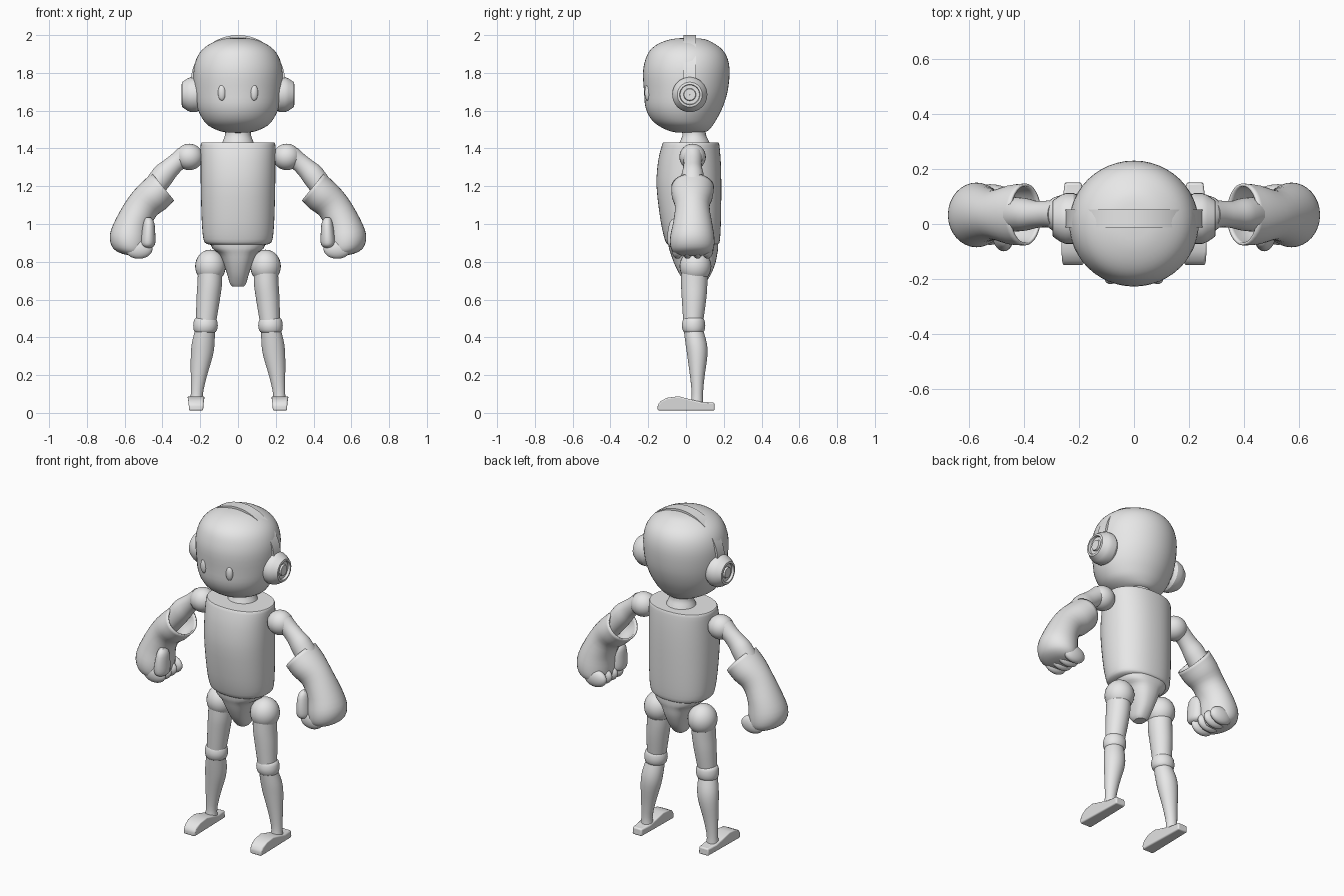
import bpy, bmesh, math
from mathutils import Vector

grey = bpy.data.materials.new("plain grey")
grey.diffuse_color = (0.8, 0.8, 0.8, 1)


def finish(name, bm, mirror=False, angle=40, solid=0, bevel=0):
    bmesh.ops.recalc_face_normals(bm, faces=bm.faces)
    me = bpy.data.meshes.new(name)
    bm.to_mesh(me)
    bm.free()
    ob = bpy.data.objects.new(name, me)
    bpy.context.collection.objects.link(ob)
    me.materials.append(grey)
    bpy.context.view_layer.objects.active = ob
    ob.select_set(True)
    bpy.ops.object.shade_smooth_by_angle(angle=math.radians(angle))
    ob.select_set(False)
    if solid:
        m = ob.modifiers.new("wall", 'SOLIDIFY')
        m.thickness = solid
    if bevel:
        m = ob.modifiers.new("round", 'BEVEL')
        m.width, m.segments = bevel, 3
    if mirror:
        ob.modifiers.new("mirror", 'MIRROR').use_mirror_merge = False
    return ob


def catmull(a, b, c, d, t):
    return 0.5 * (2 * b + (c - a) * t + (2 * a - 5 * b + 4 * c - d) * t * t
                  + (3 * b - a - 3 * c + d) * t ** 3)


def loft(name, rings, mirror=False, steps=3, open_start=False, power=1.0, solid=0, n=32):
    """Each ring: x1, z1, x2, z2 (opposite sides), y front, y back."""
    k = len(rings)
    dense = []
    for i in range(k - 1):
        q = [rings[max(0, min(k - 1, j))] for j in (i - 1, i, i + 1, i + 2)]
        for s in range(steps):
            dense.append([catmull(*[r[c] for r in q], s / steps) for c in range(6)])
    dense.append(rings[-1])
    bm = bmesh.new()
    loops = []
    for x1, z1, x2, z2, y0, y1 in dense:
        loop = []
        for j in range(n):
            a = 2 * math.pi * j / n
            ca, sa = math.cos(a), math.sin(a)
            u = math.copysign(abs(ca) ** power, ca) / 2
            v = math.copysign(abs(sa) ** power, sa) / 2
            loop.append(bm.verts.new(((x1 + x2) / 2 + (x2 - x1) * u,
                                      (y0 + y1) / 2 + (y1 - y0) * v,
                                      (z1 + z2) / 2 + (z2 - z1) * u)))
        loops.append(loop)
    for A, B in zip(loops, loops[1:]):
        for j in range(n):
            bm.faces.new((A[j], A[(j + 1) % n], B[(j + 1) % n], B[j]))
    if not open_start:
        bm.faces.new(loops[0])
    bm.faces.new(loops[-1])
    return finish(name, bm, mirror, solid=solid)


def level(cx, z, rx, y0, y1):
    return (cx - rx, z, cx + rx, z, y0, y1)


def ball(name, c, r, mirror=True):
    bm = bmesh.new()
    bmesh.ops.create_uvsphere(bm, u_segments=24, v_segments=16, radius=1)
    for v in bm.verts:
        v.co = Vector([c[i] + v.co[i] * r[i] for i in range(3)])
    return finish(name, bm, mirror)


# head and face
loft("head", [level(0, *r) for r in (
    (1.483, .03, -.02, .06), (1.49, .09, -.08, .11), (1.52, .155, -.145, .14),
    (1.56, .19, -.188, .165), (1.62, .217, -.215, .195), (1.70, .231, -.222, .22),
    (1.80, .236, -.228, .231), (1.87, .222, -.215, .222), (1.92, .192, -.19, .195),
    (1.955, .145, -.145, .15), (1.978, .085, -.08, .10), (1.985, .02, -.01, .03))], n=48)
ball("eye", (.085, -.203, 1.695), (.021, .016, .042))

# headphones: band over the head and turned ear cups
bm = bmesh.new()
prev = None
for i in range(41):
    a = math.radians(-10 + 200 * i / 40)
    ring = [bm.verts.new((r * math.cos(a), y, 1.75 + r * math.sin(a)))
            for r, y in ((.238, -.013), (.25, -.013), (.25, .052), (.238, .052))]
    if prev:
        for j in range(4):
            bm.faces.new((prev[j], prev[(j + 1) % 4], ring[(j + 1) % 4], ring[j]))
    else:
        bm.faces.new(ring)
    prev = ring
bm.faces.new(prev)
finish("headband", bm)

bm = bmesh.new()
prof = [(.001, .20), (.08, .20), (.093, .22), (.093, .248), (.085, .268), (.066, .296),
        (.054, .298), (.051, .284), (.033, .284), (.030, .294), (.001, .294)]
vs = [bm.verts.new((x, .02, 1.685 + r)) for r, x in prof]
es = [bm.edges.new(p) for p in zip(vs, vs[1:])]
bmesh.ops.spin(bm, geom=vs + es, cent=(0, .02, 1.685), axis=(1, 0, 0),
               angle=2 * math.pi, steps=32)
bmesh.ops.remove_doubles(bm, verts=bm.verts, dist=.0004)
finish("ear_cup", bm, True, angle=30)

# neck, torso and pelvis
loft("neck", [level(0, *r) for r in (
    (1.42, .088, -.04, .13), (1.445, .078, -.028, .118), (1.475, .068, -.018, .105),
    (1.52, .07, -.02, .105))])
loft("torso", [level(0, *r) for r in (
    (.888, .135, -.085, .155), (.895, .165, -.10, .172), (.92, .183, -.113, .18),
    (1.02, .192, -.135, .185), (1.2, .197, -.156, .187), (1.33, .198, -.148, .184),
    (1.415, .198, -.128, .177), (1.432, .193, -.12, .172))], power=.9, n=48)
loft("pelvis", [level(0, *r) for r in (
    (.91, .15, -.095, .17), (.87, .135, -.09, .17), (.84, .098, -.08, .165),
    (.79, .076, -.062, .155), (.73, .056, -.032, .13), (.685, .043, 0, .10),
    (.668, .03, .015, .085))], power=.8)

# legs
ball("hip_joint", (.146, .05, .776), (.081, .084, .088))
loft("thigh", [level(*r) for r in (
    (.148, .75, .064, -.025, .115), (.15, .68, .065, -.026, .113),
    (.158, .60, .062, -.022, .107), (.168, .49, .054, -.015, .092))], True)
loft("knee", [level(*r) for r in (
    (.172, .505, .048, -.005, .085), (.172, .492, .06, -.016, .097),
    (.172, .462, .065, -.022, .102), (.173, .435, .06, -.016, .097),
    (.174, .423, .048, -.005, .085))], True)
loft("shin", [level(*r) for r in (
    (.175, .44, .052, -.012, .09), (.184, .37, .06, -.003, .11),
    (.192, .30, .058, .007, .113), (.208, .19, .042, .022, .098),
    (.218, .10, .032, .03, .09), (.219, .05, .034, .025, .092))], True)

# foot: side outline, tapered towards the heel
bm = bmesh.new()
outline = [(-.15, .012), (-.15, .04), (-.135, .062), (-.10, .08), (-.04, .088),
           (.03, .07), (.08, .058), (.15, .055), (.152, .012)]
sides = []
for s in (-1, 1):
    row = []
    for y, z in outline:
        w = .052 - .02 * max(0, (y + .03) / .18) - .014 * max(0, (-y - .09) / .06)
        row.append(bm.verts.new((.222 + s * w * (1 - 2.5 * max(0, z - .04)), y, z)))
    sides.append(row)
    bm.faces.new(row)
for j in range(len(outline)):
    k = (j + 1) % len(outline)
    bm.faces.new((sides[0][j], sides[0][k], sides[1][k], sides[1][j]))
finish("foot", bm, True, bevel=.008)

# arms
ball("shoulder_joint", (.258, .035, 1.355), (.073, .07, .07))
loft("arm", [
    (.235, 1.315, .315, 1.405, -.02, .09), (.285, 1.295, .35, 1.37, -.012, .085),
    (.325, 1.255, .395, 1.335, -.015, .085), (.36, 1.205, .445, 1.295, -.025, .095),
    (.43, 1.12, .51, 1.20, -.03, .10)], True)

# hollow cuffed glove with closed fist, thumb and fingers
loft("glove", [
    (.455, 1.268, .338, 1.125, -.078, .148), (.515, 1.215, .382, 1.08, -.075, .142),
    (.58, 1.14, .43, 1.045, -.058, .125), (.645, 1.03, .462, .985, -.068, .138),
    (.678, .945, .468, .915, -.084, .15), (.667, .88, .475, .865, -.08, .147),
    (.628, .848, .495, .835, -.055, .12), (.58, .835, .535, .83, -.005, .07)],
    True, open_start=True, solid=.01)
loft("thumb", [level(*r) for r in (
    (.475, 1.035, .012, -.06, -.03), (.472, 1.01, .028, -.085, 0),
    (.474, .95, .036, -.098, .01), (.476, .90, .038, -.098, .01),
    (.476, .88, .028, -.085, 0), (.476, .872, .01, -.06, -.02))], True)
for i in range(4):
    ball("finger_%d" % (i + 1), (.525, -.045 + .053 * i, .868), (.072, .031, .052))
